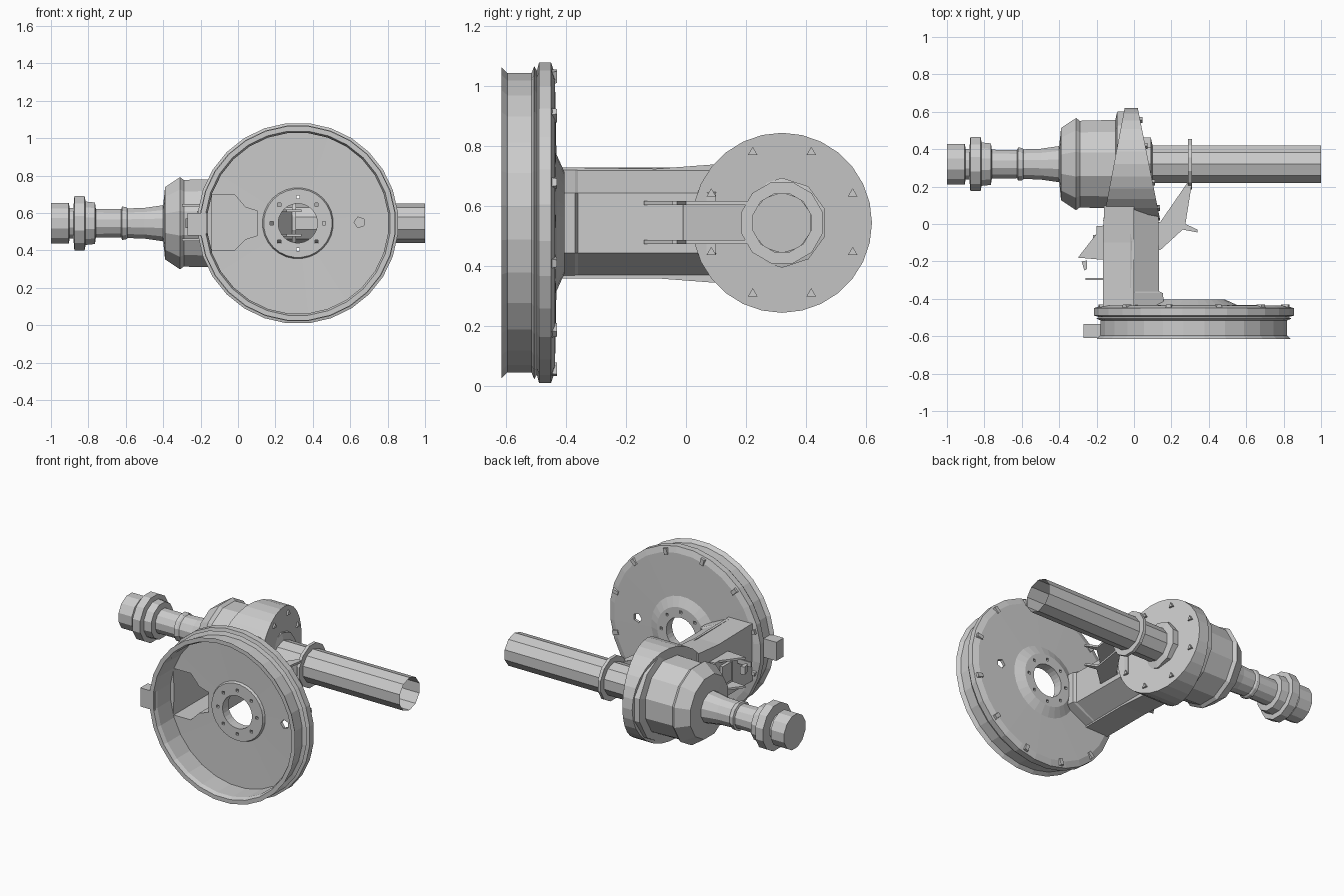
import bpy, bmesh, math
from mathutils import Matrix, Vector

if "Cube" in bpy.data.objects:
    bpy.data.objects.remove(bpy.data.objects["Cube"])

AX = (0.0, 0.32, 0.545)      # centre of the axle line (runs along x)
WH = (0.32, 0.0, 0.545)      # centre of the brake plate (runs along y)


def finish(name, bm):
    bmesh.ops.remove_doubles(bm, verts=bm.verts, dist=1e-5)
    bmesh.ops.recalc_face_normals(bm, faces=bm.faces)
    me = bpy.data.meshes.new(name)
    bm.to_mesh(me)
    bm.free()
    ob = bpy.data.objects.new(name, me)
    bpy.context.collection.objects.link(ob)
    return ob


def lathe(name, prof, centre, axis, n, closed=False, caps=(False, False)):
    """Spin (radius, position) points round the x or y axis."""
    bm = bmesh.new()
    rings = []
    for r, p in prof:
        ring = []
        for i in range(n):
            a = 2 * math.pi * (i + 0.5) / n
            u, v = r * math.cos(a), r * math.sin(a)
            co = (p, u, v) if axis == 'x' else (u, p, v)
            ring.append(bm.verts.new(Vector(co) + Vector(centre)))
        rings.append(ring)
    pairs = list(zip(rings, rings[1:])) + ([(rings[-1], rings[0])] if closed else [])
    for a, b in pairs:
        for i in range(n):
            j = (i + 1) % n
            bm.faces.new((a[i], a[j], b[j], b[i]))
    if caps[0]:
        bm.faces.new(rings[0])
    if caps[1]:
        bm.faces.new(rings[-1])
    return finish(name, bm)


def loft(name, sections):
    """Join equal-length outlines and cap both ends."""
    bm = bmesh.new()
    rings = [[bm.verts.new(c) for c in s] for s in sections]
    n = len(rings[0])
    for a, b in zip(rings, rings[1:]):
        for i in range(n):
            j = (i + 1) % n
            bm.faces.new((a[i], a[j], b[j], b[i]))
    bm.faces.new(rings[0])
    bm.faces.new(rings[-1])
    return finish(name, bm)


def slab(name, pts, z0, z1):
    return loft(name, [[(x, y, z) for x, y in pts] for z in (z0, z1)])


def box(name, x0, x1, y0, y1, z0, z1):
    return slab(name, [(x0, y0), (x1, y0), (x1, y1), (x0, y1)], z0, z1)


def rect(x0, x1, y, z0, z1):
    return [(x0, y, z0), (x1, y, z0), (x1, y, z1), (x0, y, z1)]


def cut(obs, cutter):
    for ob in obs:
        m = ob.modifiers.new("cut", 'BOOLEAN')
        m.operation, m.object, m.solver = 'DIFFERENCE', cutter, 'EXACT'
        bpy.context.view_layer.objects.active = ob
        bpy.ops.object.modifier_apply(modifier=m.name)
    bpy.data.objects.remove(cutter)


# output tube, open at its far end
lathe("axle_tube", [(0.105, 0.0), (0.105, 1.0)], AX, 'x', 10)
lathe("tube_collar", [(0.10, 0.29), (0.14, 0.29), (0.14, 0.31), (0.10, 0.31)],
      AX, 'x', 12, closed=True)

# input coupling, neck and bell housing
lathe("coupling_and_bell", [
    (0.112, -1.0), (0.112, -0.905), (0.085, -0.90), (0.085, -0.88), (0.15, -0.875),
    (0.15, -0.82), (0.12, -0.815), (0.115, -0.765), (0.08, -0.76), (0.078, -0.625),
    (0.092, -0.62), (0.09, -0.60), (0.082, -0.59), (0.085, -0.50), (0.10, -0.40),
    (0.20, -0.39), (0.255, -0.31), (0.24, -0.29), (0.245, -0.10),
    (0.29, -0.09), (0.295, -0.01)], AX, 'x', 12, caps=(True, True))

# tapered gear drum: thick toward the arm, thin at the back
drum_rings = [[], []]
for i in range(28):
    a = 2 * math.pi * i / 28
    y, z = AX[1] + 0.3 * math.cos(a), AX[2] + 0.3 * math.sin(a)
    t = (0.62 - y) / 0.55
    drum_rings[0].append((-0.05 - 0.105 * t, y, z))
    drum_rings[1].append((0.02 + 0.11 * t, y, z))
loft("gear_drum", drum_rings)
lathe("drum_seal", [(0.15, 0.04), (0.15, 0.09), (0.10, 0.10)], AX, 'x', 10)

# drum bolts on the side of the drum
for i in range(8):
    a = math.pi / 4 * (i + 0.5)
    y, z = AX[1] + 0.255 * math.cos(a), AX[2] + 0.255 * math.sin(a)
    x = 0.02 + 0.2 * (0.62 - y)
    loft(f"drum_bolt_{i}", [[(px, y + dy, z + dz) for dy, dz in
         ((-0.016, -0.01), (0.016, -0.01), (0, 0.018))] for px in (x - 0.03, x + 0.012)])

# swing arm: tall beam with a narrower rib alongside
arm = loft("swing_arm", [rect(-0.165, 0.0, -0.44, 0.36, 0.73),
                         rect(-0.165, 0.0, -0.10, 0.36, 0.725),
                         rect(-0.16, 0.0, 0.10, 0.345, 0.74)])
rib = loft("arm_rib", [
    [(-0.02, y, 0.36), (w, y, 0.445), (w, y, 0.645), (-0.02, y, 0.73)]
    for y, w in ((-0.44, 0.16), (-0.37, 0.155), (-0.36, 0.135), (0.10, 0.13))])

# brake plate with rolled rim and raised hub, open at the front
plate = lathe("brake_plate", [
    (0.105, -0.405), (0.17, -0.405), (0.23, -0.432), (0.50, -0.437), (0.538, -0.45),
    (0.538, -0.49), (0.51, -0.497), (0.525, -0.506), (0.502, -0.515), (0.502, -0.595),
    (0.522, -0.615), (0.495, -0.615), (0.485, -0.59), (0.485, -0.455),
    (0.19, -0.45), (0.183, -0.465), (0.105, -0.465)], WH, 'y', 28, closed=True)

# openings: arm cavity, adjuster hole, hub bolt holes
cut([plate, arm, rib], loft("cavity", [
    [(-0.14, y, 0.40), (-0.02, y, 0.40), (0.04, y, 0.46), (0.105, y, 0.48),
     (0.105, y, 0.61), (0.04, y, 0.63), (-0.02, y, 0.70), (-0.14, y, 0.70)]
    for y in (-0.55, -0.06)]))
cut([plate], lathe("hole", [(0.03, -0.6), (0.03, -0.3)], (0.65, 0, 0.55), 'y', 5, caps=(True, True)))
for i in range(8):
    a = math.pi / 4 * i
    c = (WH[0] + 0.14 * math.cos(a), 0, WH[2] + 0.14 * math.sin(a))
    cut([plate], lathe("hole", [(0.012, -0.6), (0.012, -0.3)], c, 'y', 4, caps=(True, True)))

# little clips round the back of the rim
for i in range(12):
    ob = loft(f"rim_clip_{i}", [[(-0.02, -0.47, z), (0.02, -0.47, z), (0.012, -0.43, z),
                                 (-0.012, -0.43, z)] for z in (0.485, 0.525)])
    ob.data.transform(Matrix.Translation(WH) @ Matrix.Rotation(math.pi / 6 * (i + 0.5), 4, 'Y'))

# side strut between arm and tube collar: two flanges and a web
strut = [(0.12, -0.14), (0.14, -0.14), (0.26, -0.03), (0.34, -0.045), (0.34, -0.03),
         (0.275, 0.0), (0.31, 0.22), (0.28, 0.21), (0.14, 0.01), (0.12, 0.01)]
for n, z in (("lower", 0.475), ("upper", 0.605)):
    slab(f"strut_flange_{n}", strut, z, z + 0.013)
slab("strut_web", [(0.13, -0.005), (0.14, -0.01), (0.30, 0.215), (0.285, 0.22)], 0.48, 0.615)

# left bracket: pair of pointed wings on a framed pad
for n, z in (("lower", 0.45), ("upper", 0.635)):
    slab(f"wing_{n}", [(-0.16, 0.0), (-0.30, -0.18), (-0.18, -0.19), (-0.16, -0.19)], z, z + 0.013)
box("wing_pad", -0.20, -0.16, -0.19, -0.01, 0.45, 0.648)
box("pad_core", -0.22, -0.19, -0.15, -0.06, 0.49, 0.61)
slab("small_hook", [(-0.28, -0.20), (-0.25, -0.195), (-0.25, -0.24), (-0.265, -0.25)], 0.52, 0.57)
box("hook_stem", -0.26, -0.15, -0.30, -0.29, 0.53, 0.56)

# cylinder box on the front edge of the rim
box("edge_box", -0.27, -0.165, -0.61, -0.535, 0.48, 0.60)
